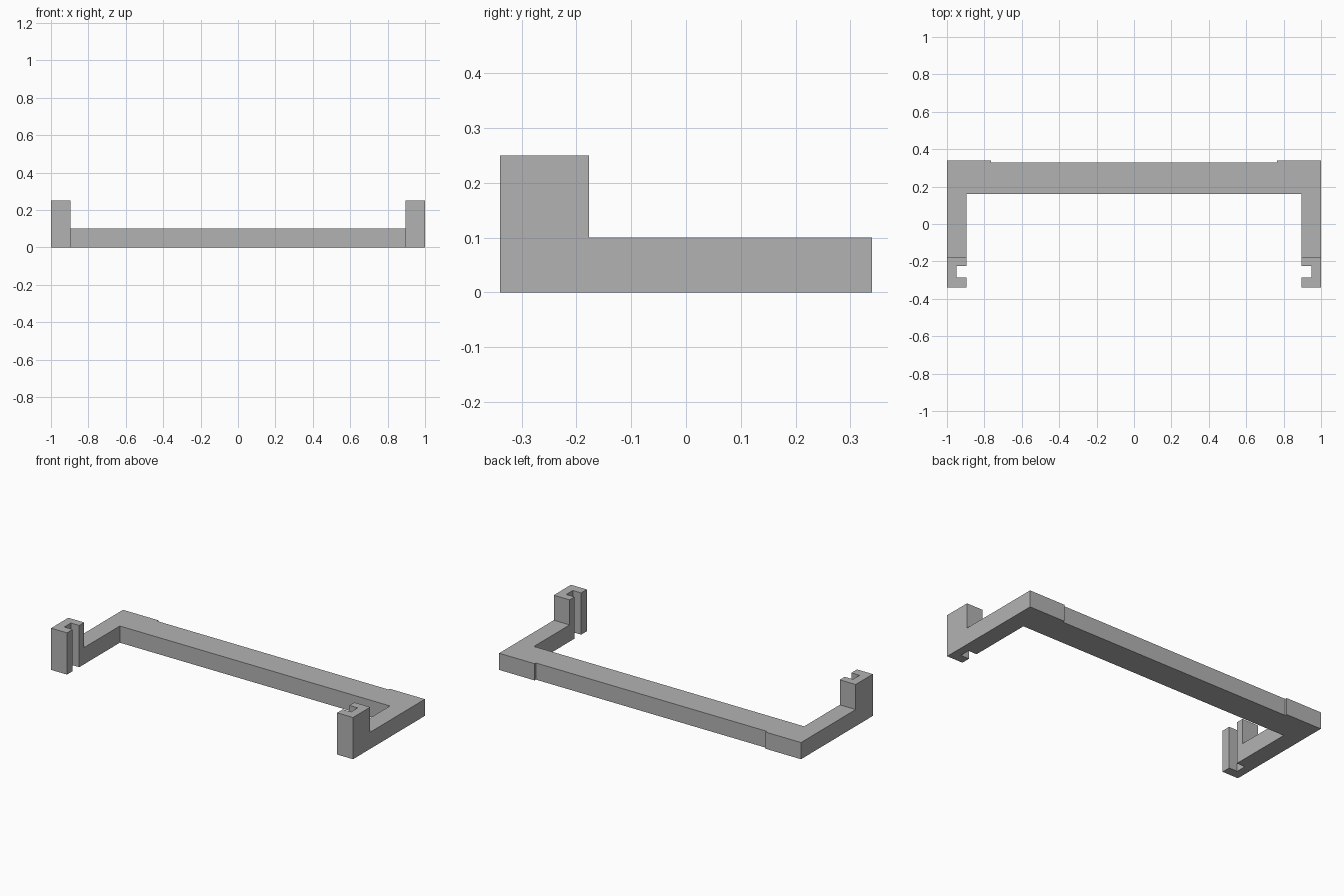
import bpy
import bmesh

cube = bpy.data.objects.get("Cube")
if cube:
    bpy.data.objects.remove(cube, do_unlink=True)

# Single flat colour
grey = bpy.data.materials.new("matte_grey")
grey.use_nodes = True
colour = (0.45, 0.45, 0.45, 1)
grey.diffuse_color = colour
grey.node_tree.nodes["Principled BSDF"].inputs["Base Color"].default_value = colour

ARM_HEIGHT, POST_HEIGHT = 0.10, 0.25
OUTER, INNER, SLOT = 1.0, 0.895, 0.95
BACK, FRONT, POST_BACK = 0.34, -0.34, -0.177
RAIL_BACK, RAIL_FRONT, PAD = 0.328, 0.16, 0.765
SLOT_BACK, SLOT_FRONT = -0.224, -0.286

bm = bmesh.new()


def raise_faces(faces, height, keep):
    """Extrude faces straight up and return the raised caps."""
    geom = bmesh.ops.extrude_face_region(bm, geom=faces, use_keep_orig=keep)["geom"]
    verts = [g for g in geom if isinstance(g, bmesh.types.BMVert)]
    bmesh.ops.translate(bm, verts=verts, vec=(0, 0, height))
    return [g for g in geom if isinstance(g, bmesh.types.BMFace)]


# Left half of the footprint: rail and arm, then the slotted post
outer = bm.verts.new((OUTER, POST_BACK, 0))
inner = bm.verts.new((INNER, POST_BACK, 0))
arm_path = [(OUTER, BACK), (PAD, BACK), (PAD, RAIL_BACK), (0, RAIL_BACK),
            (0, RAIL_FRONT), (INNER, RAIL_FRONT)]
post_path = [(INNER, SLOT_BACK), (SLOT, SLOT_BACK), (SLOT, SLOT_FRONT),
             (INNER, SLOT_FRONT), (INNER, FRONT), (OUTER, FRONT)]
arm = bm.faces.new([outer] + [bm.verts.new((x, y, 0)) for x, y in arm_path] + [inner])
post = bm.faces.new([outer, inner] + [bm.verts.new((x, y, 0)) for x, y in post_path])

# Raise everything to arm height, then the post further
caps = raise_faces([arm, post], ARM_HEIGHT, True)
post_cap = min(caps, key=lambda f: f.calc_center_median().y)
raise_faces([post_cap], POST_HEIGHT - ARM_HEIGHT, False)

# Open the middle so the mirrored halves join cleanly
middle = [f for f in bm.faces if all(abs(v.co.x) < 0.0001 for v in f.verts)]
bmesh.ops.delete(bm, geom=middle, context='FACES_ONLY')
bmesh.ops.recalc_face_normals(bm, faces=bm.faces)

mesh = bpy.data.meshes.new("bracket_frame")
bm.to_mesh(mesh)
bm.free()
mesh.materials.append(grey)
frame = bpy.data.objects.new("bracket_frame", mesh)
bpy.context.collection.objects.link(frame)

# Right half
mirror = frame.modifiers.new("Mirror", 'MIRROR')
mirror.use_clip = True
